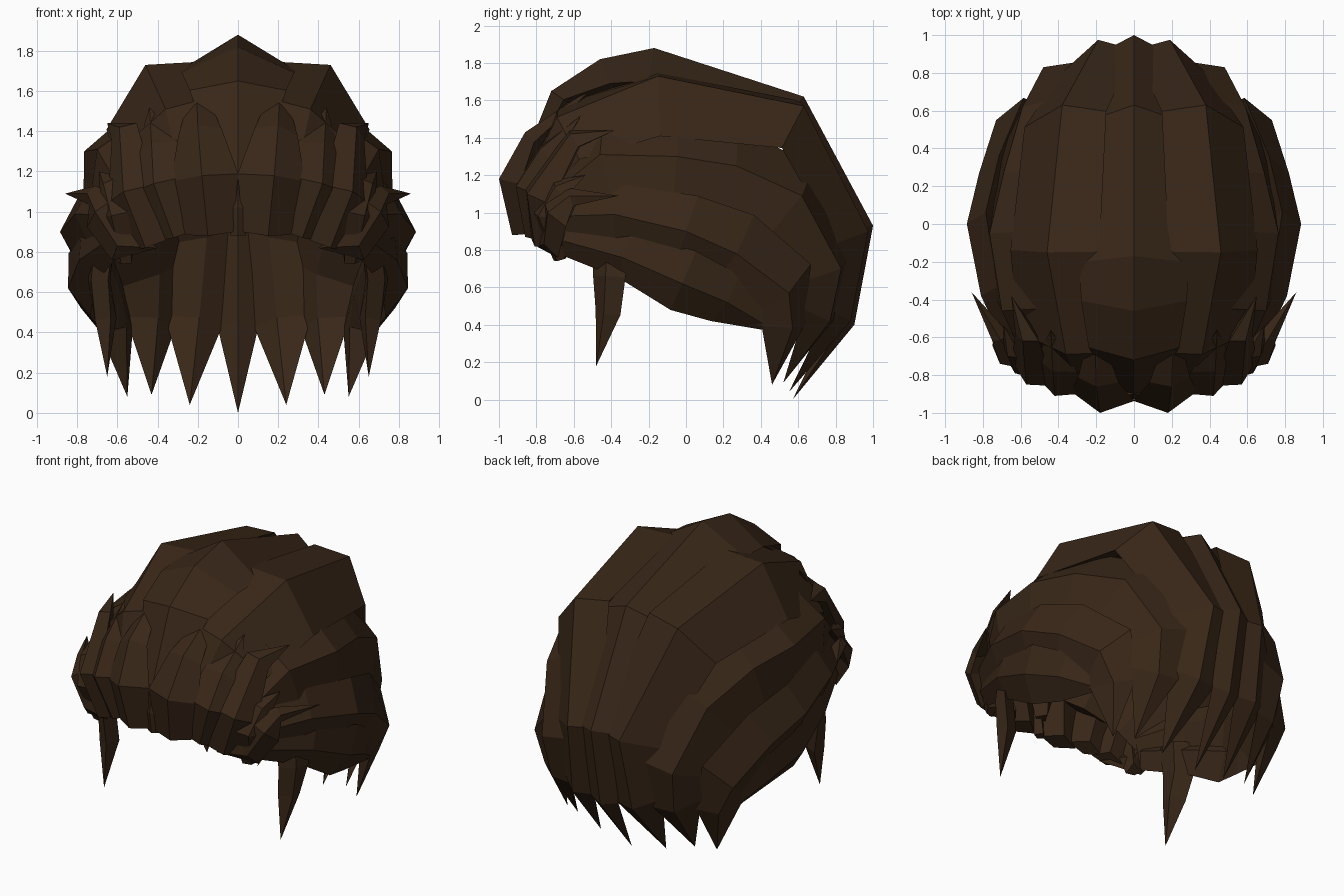
import bpy, bmesh
from mathutils import Vector

CENTRE = Vector((0, 0, 0.9))
brown = bpy.data.materials.new("dark_brown_hair")
brown.diffuse_color = (0.040, 0.020, 0.009, 1)


def lock(name, stations, inner=0.07, mirror=True, tuck=1.0):
    """Faceted lock: each station is ridge x, y, z, half width, ridge height.
    tuck stretches the outer edge so it slides under the next lock."""
    bm = bmesh.new()
    pts = [Vector(s[:3]) for s in stations]
    rings = []
    for i, (x, y, z, w, h) in enumerate(stations):
        p = pts[i]
        if w == 0:
            rings.append([bm.verts.new(p)])
            continue
        t = (pts[min(i + 1, len(pts) - 1)] - pts[max(i - 1, 0)]).normalized()
        n = p - CENTRE
        n = (n - t * n.dot(t)).normalized()
        side = t.cross(n)
        base = p - n * h
        extra = w * (tuck - 1)
        rings.append([bm.verts.new(v) for v in
                      (p, base + side * (w + extra) - n * extra * 0.9,
                       base - n * inner, base - side * w)])
    for a, b in zip(rings, rings[1:]):
        for k in range(4):
            m = (k + 1) % 4
            if len(a) == 1:
                bm.faces.new((a[0], b[k], b[m]))
            elif len(b) == 1:
                bm.faces.new((a[k], a[m], b[0]))
            else:
                bm.faces.new((a[k], a[m], b[m], b[k]))
    for r in (rings[0], rings[-1]):
        if len(r) == 4:
            bm.faces.new(r)
    bmesh.ops.recalc_face_normals(bm, faces=bm.faces)
    me = bpy.data.meshes.new(name)
    bm.to_mesh(me)
    bm.free()
    me.materials.append(brown)
    ob = bpy.data.objects.new(name, me)
    bpy.context.collection.objects.link(ob)
    if mirror:
        mod = ob.modifiers.new("mirror", 'MIRROR')
        mod.use_mirror_merge = False


# Long locks sweeping from the forehead over the head to the nape
lock("centre_lock", [
    (0, -0.90, 1.00, .04, .02), (0, -0.90, 1.20, .10, .03), (0, -0.72, 1.65, .24, .08),
    (0, -0.46, 1.82, .28, .14), (0, -0.17, 1.88, .29, .18), (0, 0.63, 1.62, .20, .11),
    (0, 1.0, 0.93, .13, .07), (0, 0.90, 0.40, .10, .05), (0, 0.57, 0.0, 0, 0)], mirror=False)
lock("upper_lock", [
    (.28, -.86, 1.15, .14, .04), (.36, -.69, 1.51, .26, .06), (.46, -.15, 1.73, .25, .12),
    (.38, .63, 1.57, .22, .09), (.19, .975, .90, .18, .09), (.22, .88, .42, .13, .06),
    (.24, .55, .04, 0, 0)], tuck=1.3)
lock("temple_lock", [
    (.55, -.78, 1.05, .15, .05), (.70, -.46, 1.31, .21, .09), (.765, -.05, 1.30, .25, .10),
    (.69, .27, 1.25, .28, .09), (.59, .62, 1.09, .30, .10), (.48, .83, .70, .20, .09),
    (.45, .77, .42, .13, .05), (.43, .52, .09, 0, 0)], tuck=1.25)
lock("side_lock", [
    (.66, -.70, .98, .13, .05), (.81, -.38, .99, .17, .08), (.885, 0, .90, .20, .10),
    (.82, .27, .78, .23, .10), (.73, .55, .57, .22, .10), (.64, .57, .38, .13, .05),
    (.55, .46, .08, 0, 0)], tuck=1.2)
lock("lower_side_lock", [
    (.66, -.66, .85, .09, .04), (.79, -.34, .76, .13, .05), (.845, -.02, .62, .18, .06),
    (.78, .22, .52, .15, .06), (.65, .49, .36, 0, 0)])

# Sideburn
lock("sideburn", [
    (.71, -.42, .86, .11, .04), (.73, -.43, .66, .10, .04), (.71, -.44, .46, .075, .05),
    (.65, -.48, .18, 0, 0)])

# Fringe tufts, pointed at the top and folded under at the brow
lock("fringe_inner", [
    (.21, -.47, 1.69, 0, 0), (.20, -.86, 1.43, .11, .05), (.18, -1.0, 1.18, .17, .09),
    (.15, -.93, .88, .12, .05)])
lock("fringe_middle", [
    (.44, -.56, 1.52, 0, 0), (.43, -.78, 1.34, .12, .05), (.42, -.91, 1.14, .15, .07),
    (.32, -.86, .87, .11, .04)])
lock("fringe_outer", [
    (.65, -.38, 1.44, 0, 0), (.59, -.62, 1.42, .08, .04), (.57, -.85, 1.10, .14, .07),
    (.46, -.81, .82, .10, .04)])
lock("temple_spike", [
    (.86, -.36, 1.09, 0, 0), (.75, -.62, 1.09, .05, .03), (.71, -.74, 1.00, .12, .05),
    (.60, -.76, .83, .10, .04), (.40, -.80, .82, 0, 0)])
lock("temple_tuft", [
    (.69, -.54, 1.20, 0, 0), (.67, -.70, 1.14, .08, .04), (.63, -.79, .98, .10, .04),
    (.58, -.69, .74, .05, .02)])

# Thin strand in the parting
lock("parting_strand", [
    (0, -.90, 1.20, 0, 0), (0, -.93, 1.02, .05, .02), (0, -.91, .88, .04, .02)], .04, False)
